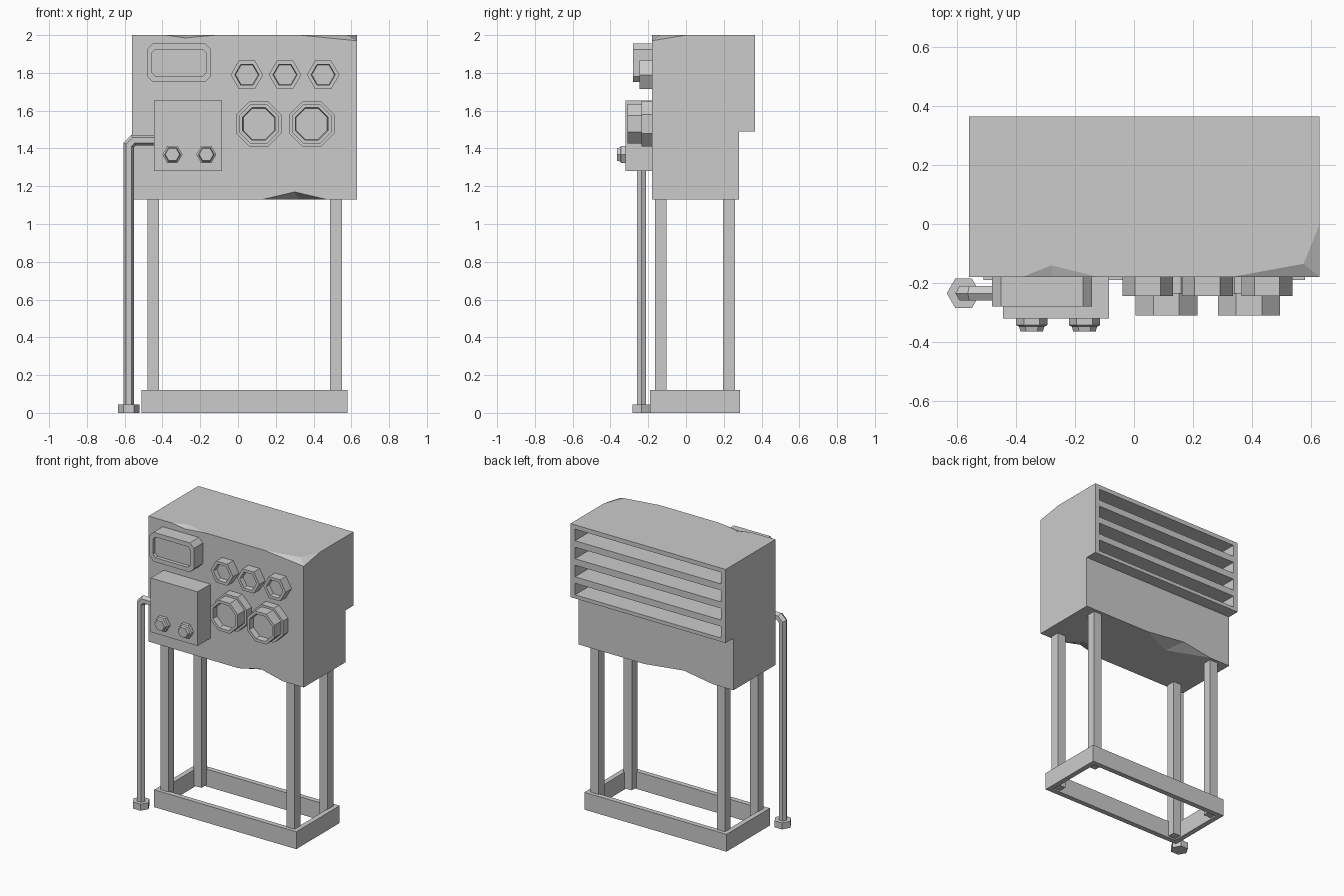
import bpy, bmesh
from math import pi, cos, sin
from mathutils import Vector

cube = bpy.data.objects.get("Cube")
if cube:
    bpy.data.objects.remove(cube, do_unlink=True)

GREY = (0.6, 0.6, 0.6, 1)
metal = bpy.data.materials.new("plain grey")
metal.use_nodes = True
metal.diffuse_color = GREY
metal.node_tree.nodes["Principled BSDF"].inputs["Base Color"].default_value = GREY


def finish(name, bm):
    bmesh.ops.remove_doubles(bm, verts=bm.verts, dist=0.0001)
    bmesh.ops.recalc_face_normals(bm, faces=bm.faces)
    mesh = bpy.data.meshes.new(name)
    bm.to_mesh(mesh)
    bm.free()
    mesh.materials.append(metal)
    obj = bpy.data.objects.new(name, mesh)
    bpy.context.collection.objects.link(obj)
    return obj


def add_box(bm, x0, x1, y0, y1, z0, z1):
    verts = bmesh.ops.create_cube(bm, size=1)["verts"]
    for v in verts:
        v.co = Vector((x1 if v.co.x > 0 else x0, y1 if v.co.y > 0 else y0, z1 if v.co.z > 0 else z0))


def box(name, *bounds):
    bm = bmesh.new()
    add_box(bm, *bounds)
    return finish(name, bm)


def loft(name, rings):
    """Skin a list of equal point rings and cap both ends."""
    bm = bmesh.new()
    loops = [[bm.verts.new(p) for p in ring] for ring in rings]
    for a, b in zip(loops, loops[1:]):
        for i in range(len(a)):
            j = (i + 1) % len(a)
            bm.faces.new((a[i], a[j], b[j], b[i]))
    bm.faces.new(loops[0])
    bm.faces.new(loops[-1])
    return finish(name, bm)


def knob(name, sides, cx, cz, steps, turn=0):
    """Many-sided dial standing on the front; steps are (radius, y)."""
    angles = [turn + 2 * pi * i / sides for i in range(sides)]
    return loft(name, [[(cx + r * cos(a), y, cz + r * sin(a)) for a in angles] for r, y in steps])


# Cabinet shell with dented edges
L, R, F, B, V = -0.56, 0.63, -0.18, 0.28, 0.365
LOW, STEP, TOP = 1.13, 1.49, 2.0
d1, d1_face, d1_in, d2 = (-0.38, F, TOP), (-0.28, F, 1.985), (-0.28, -0.14, TOP), (-0.12, F, TOP)
c1, c_mid, c2, c_low = (0.33, F, TOP), (0.575, -0.135, TOP), (R, 0, TOP), (R, F, 1.97)
f1, f_face, f_in, f2 = (0.13, F, LOW), (0.30, F, 1.17), (0.32, -0.08, LOW), (0.47, F, LOW)
b1, b_face, b_in, b2 = (0.12, B, LOW), (-0.18, B, 1.165), (-0.12, 0.17, LOW), (-0.40, B, LOW)
ltf, ltb, rtb = (L, F, TOP), (L, V, TOP), (R, V, TOP)
lsb, rsb, lsi, rsi = (L, V, STEP), (R, V, STEP), (L, B, STEP), (R, B, STEP)
llf, rlf, llb, rlb = (L, F, LOW), (R, F, LOW), (L, B, LOW), (R, B, LOW)
panels = [
    [llf, f1, f_face, f2, rlf, c_low, c1, d2, d1_face, d1, ltf],
    [ltf, d1, d1_in, d2, c1, c_mid, c2, rtb, ltb],
    [rlf, rlb, rsi, rsb, rtb, c2, c_low],
    [llf, ltf, ltb, lsb, lsi, llb],
    [ltb, rtb, rsb, lsb], [lsb, rsb, rsi, lsi],
    [lsi, rsi, rlb, b1, b_face, b2, llb],
    [llf, llb, b2, b_in, b1, rlb, rlf, f2, f_in, f1],
    [d1, d1_face, d1_in], [d1_face, d2, d1_in],
    [c1, c_low, c_mid], [c_low, c2, c_mid],
    [f1, f_in, f_face], [f_in, f2, f_face],
    [b1, b_face, b_in], [b_face, b2, b_in],
]
bm = bmesh.new()
shared = {}
for panel in panels:
    bm.faces.new([shared.setdefault(p, None) or shared.update({p: bm.verts.new(p)}) or shared[p] for p in panel])
cabinet = finish("cabinet", bm)

# Deep vent slots in the back
bm = bmesh.new()
for i in range(4):
    z = 1.515 + 0.125 * i
    add_box(bm, L + 0.035, R - 0.035, 0.2, 0.5, z, z + 0.08)
cutter = finish("vent_cutter", bm)
cutter.hide_render = True
cut = cabinet.modifiers.new("vents", "BOOLEAN")
cut.operation, cut.solver, cut.object = "DIFFERENCE", "EXACT", cutter
bpy.context.view_layer.objects.active = cabinet
cabinet.select_set(True)
bpy.ops.object.modifier_apply(modifier=cut.name)
bpy.data.objects.remove(cutter, do_unlink=True)

# Stand: open base frame and four legs
def rectangle(inset, z):
    x0, x1, y0, y1 = -0.51 + inset, 0.58 - inset, -0.19 + inset, 0.285 - inset
    return [(x0, y0, z), (x1, y0, z), (x1, y1, z), (x0, y1, z)]


bm = bmesh.new()
rings = [[bm.verts.new(p) for p in rectangle(i, z)] for i, z in ((0, 0), (0, 0.12), (0.035, 0.12), (0.035, 0))]
for k in range(4):
    a, b = rings[k], rings[(k + 1) % 4]
    for i in range(4):
        j = (i + 1) % 4
        bm.faces.new((a[i], a[j], b[j], b[i]))
finish("base_frame", bm)
for side, x in (("right", -0.48), ("left", 0.488)):
    for end, y in (("front", -0.165), ("back", 0.197)):
        box(f"{end}_{side}_leg", x, x + 0.062, y, y + 0.062, 0.01, LOW + 0.04)

# Display with a cut-cornered recessed screen
def octagon(x0, x1, z0, z1, c, y):
    return [(x0 + c, y, z0), (x1 - c, y, z0), (x1, y, z0 + c), (x1, y, z1 - c),
            (x1 - c, y, z1), (x0 + c, y, z1), (x0, y, z1 - c), (x0, y, z0 + c)]


outer = (-0.482, -0.143, 1.752, 1.955, 0.03)
inner = (-0.457, -0.168, 1.782, 1.925, 0.02)
loft("display", [octagon(*outer, F + 0.01), octagon(*outer, -0.28),
                 octagon(*inner, -0.28), octagon(*inner, -0.255)])

# Junction box with two bolts
box("junction_box", -0.445, -0.085, -0.32, F + 0.01, 1.28, 1.655)
for i, x in enumerate((-0.347, -0.168)):
    knob(f"box_bolt_{i + 1}", 6, x, 1.368,
         [(0.053, -0.31), (0.053, -0.343), (0.043, -0.348), (0.038, -0.365)])

# Small hexagonal dials
for i, x in enumerate((0.047, 0.249, 0.451)):
    knob(f"small_dial_{i + 1}", 6, x, 1.79,
         [(0.086, F + 0.01), (0.086, -0.245), (0.064, -0.245), (0.06, -0.215)])

# Large stepped gauges
flat = 1 / cos(pi / 8)
for i, x in enumerate((0.11, 0.39)):
    knob(f"large_gauge_{i + 1}", 8, x, 1.53,
         [(r * flat, y) for r, y in ((0.12, F + 0.01), (0.12, -0.235), (0.105, -0.235),
                                     (0.105, -0.31), (0.086, -0.31), (0.082, -0.27))], pi / 8)

# Side conduit with an angled elbow, and its hexagonal foot
PX, PY, PR = -0.578, -0.235, 0.028
hexagon = [(cos(pi * i / 3), sin(pi * i / 3)) for i in range(6)]


def pipe_ring(x, z, across, up):
    return [(x + PR * a * across, PY + PR * b, z + PR * a * up) for a, b in hexagon]


loft("conduit", [pipe_ring(PX, 0.02, 1, 0), pipe_ring(PX, 1.418, 1, -0.4),
                 pipe_ring(PX + 0.025, 1.443, 0.4, -1), pipe_ring(-0.43, 1.443, 0, -1)])
loft("conduit_foot", [[(PX + 0.057 * a, PY + 0.057 * b, z) for a, b in hexagon] for z in (0, 0.045)])
